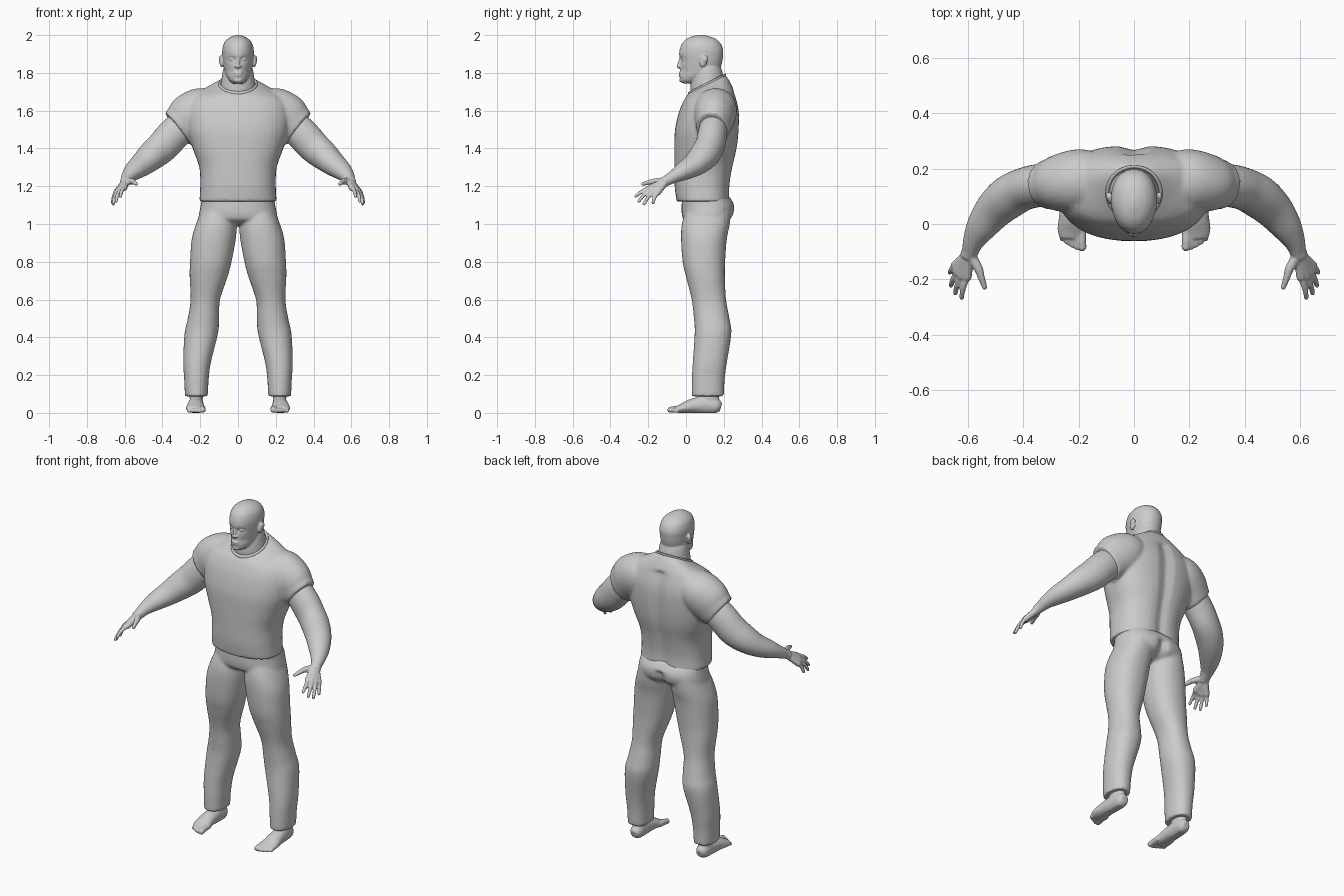
import bpy, bmesh, math
from mathutils import Vector, Matrix

grey = bpy.data.materials.new("plain grey")
grey.diffuse_color = (0.6, 0.6, 0.6, 1)


def spline(rows, steps):
    """Catmull-Rom interpolation through rows of numbers."""
    out = []
    for i in range(len(rows) - 1):
        p0, p1, p2, p3 = (rows[max(0, min(len(rows) - 1, k))] for k in range(i - 1, i + 3))
        for s in range(steps):
            t = s / steps
            out.append([0.5 * (2 * b + (c - a) * t + (2 * a - 5 * b + 4 * c - d) * t * t
                               + (3 * b - a - 3 * c + d) * t ** 3) for a, b, c, d in zip(p0, p1, p2, p3)])
    return out + [list(rows[-1])]


def skin(bm, rings):
    """Closed shell through a list of point rings."""
    vs = [[bm.verts.new(p) for p in r] for r in rings]
    n = len(vs[0])
    for a, b in zip(vs, vs[1:]):
        for i in range(n):
            bm.faces.new((a[i], a[(i + 1) % n], b[(i + 1) % n], b[i]))
    bm.faces.new(vs[0][::-1])
    bm.faces.new(vs[-1])


def ring(c, u, v, a, b, e=2.0, n=40):
    pts = []
    for i in range(n):
        co, si = math.cos(math.tau * i / n), math.sin(math.tau * i / n)
        pts.append(c + u * (a * math.copysign(abs(co) ** (2 / e), co))
                   + v * (b * math.copysign(abs(si) ** (2 / e), si)))
    return pts


def stack(bm, rows, e=2.0, steps=5):
    """Level sections: z, x min, x max, y front, y back, tilt."""
    rings = []
    for z, x0, x1, y0, y1, tilt in spline(rows, steps):
        rings.append(ring(Vector(((x0 + x1) / 2, (y0 + y1) / 2, z)), Vector((1, 0, 0)),
                          Vector((0, 1, tilt)), (x1 - x0) / 2, (y1 - y0) / 2, e))
    skin(bm, rings)


def tube(bm, rows, steps=5, n=28):
    """Sections square to a path: x, y, z, level radius, upright radius."""
    pts = spline(rows, steps)
    rings = []
    for i, p in enumerate(pts):
        t = (Vector(pts[min(i + 1, len(pts) - 1)][:3]) - Vector(pts[max(i - 1, 0)][:3])).normalized()
        u = t.cross(Vector((0, 0, 1))).normalized()
        rings.append(ring(Vector(p[:3]), u, u.cross(t), p[3], p[4], n=n))
    skin(bm, rings)


def ball(bm, c, r, rot=0.0):
    m = Matrix.Translation(c) @ Matrix.Rotation(rot, 4, 'X') @ Matrix.Diagonal((*r, 1))
    bmesh.ops.create_uvsphere(bm, u_segments=20, v_segments=14, radius=1, matrix=m)


def digit(bm, pts, r0, r1):
    """Round-ended finger or toe."""
    k = len(pts) - 1
    tube(bm, [(*p, r0 + (r1 - r0) * i / k, r0 + (r1 - r0) * i / k) for i, p in enumerate(pts)], n=12)
    ball(bm, pts[-1], (r1, r1, r1))


def mirror(bm):
    bmesh.ops.recalc_face_normals(bm, faces=bm.faces)
    d = bmesh.ops.duplicate(bm, geom=bm.verts[:] + bm.edges[:] + bm.faces[:])["geom"]
    for v in d:
        if isinstance(v, bmesh.types.BMVert):
            v.co.x = -v.co.x
    bmesh.ops.reverse_faces(bm, faces=[f for f in d if isinstance(f, bmesh.types.BMFace)])


def finish(name, bm, voxel, smooth):
    """Fuse the overlapping shells into one smooth surface."""
    bmesh.ops.recalc_face_normals(bm, faces=bm.faces)
    me = bpy.data.meshes.new(name)
    bm.to_mesh(me)
    bm.free()
    me.materials.append(grey)
    ob = bpy.data.objects.new(name, me)
    bpy.context.collection.objects.link(ob)
    r = ob.modifiers.new("fuse", 'REMESH')
    r.mode, r.voxel_size, r.use_smooth_shade = 'VOXEL', voxel, True
    s = ob.modifiers.new("soften", 'SMOOTH')
    s.factor, s.iterations = 0.5, smooth


# Shirt: sleeves, then body with sloped collar and spine groove
bm = bmesh.new()
tube(bm, [(-.12, .15, 1.63, .10, .09), (-.19, .155, 1.605, .115, .12), (-.25, .15, 1.565, .108, .128),
          (-.29, .145, 1.53, .095, .116), (-.322, .14, 1.505, .086, .106)])
mirror(bm)
stack(bm, [(1.12, -.205, .205, -.05, .235, 0), (1.2, -.2, .2, -.06, .235, 0), (1.3, -.205, .205, -.062, .25, 0),
           (1.4, -.24, .24, -.062, .272, 0), (1.5, -.27, .27, -.058, .282, 0), (1.6, -.275, .275, -.035, .282, 0),
           (1.67, -.245, .245, -.01, .262, .1), (1.71, -.18, .18, .005, .24, .25),
           (1.735, -.115, .115, .012, .215, .45), (1.742, -.096, .096, .02, .205, .5)], e=2.4)
for v in bm.verts:
    if v.co.y > .17 and v.co.z < 1.7:
        v.co.y -= .018 * math.exp(-(v.co.x / .035) ** 2)
finish("shirt", bm, .008, 6)

# Trousers: two legs and a hip block
bm = bmesh.new()
stack(bm, [(1.08, -.19, -.01, 0, .24, 0), (1.0, -.222, -.006, -.022, .232, 0), (.92, -.245, -.012, -.026, .216, 0),
           (.8, -.254, -.034, -.018, .207, 0), (.72, -.256, -.055, .0, .206, 0), (.6, -.251, -.095, .03, .212, 0),
           (.5, -.266, -.1, .042, .23, 0), (.42, -.283, -.106, .046, .24, 0), (.27, -.29, -.143, .036, .217, 0),
           (.18, -.285, -.155, .031, .205, 0), (.088, -.281, -.16, .03, .2, 0)], e=2.2)
mirror(bm)
stack(bm, [(1.15, -.19, .19, -.02, .225, 0), (1.1, -.197, .197, -.023, .256, 0), (1.05, -.207, .207, -.022, .252, 0),
           (1.02, -.205, .205, -.01, .225, 0), (1.0, -.17, .17, .03, .18, 0)], e=2.4)
for v in bm.verts:
    if v.co.y > .17 and v.co.z < 1.1:
        v.co.y -= .025 * math.exp(-(v.co.x / .02) ** 2)
finish("trousers", bm, .008, 6)

# Arms with palms, fingers and thumbs
bm = bmesh.new()
tube(bm, [(-.27, .15, 1.54, .07, .085), (-.34, .14, 1.475, .077, .088), (-.4, .125, 1.41, .077, .086),
          (-.455, .095, 1.362, .078, .078), (-.505, .05, 1.318, .07, .064), (-.55, -.01, 1.282, .056, .05),
          (-.578, -.06, 1.254, .04, .036), (-.59, -.095, 1.234, .031, .029), (-.6, -.12, 1.22, .03, .026)])
for knuckle, tip in [((-.602, -.19, 1.192), (-.622, -.266, 1.147)), ((-.622, -.186, 1.182), (-.645, -.25, 1.12)),
                     ((-.637, -.172, 1.172), (-.66, -.222, 1.106)), ((-.645, -.15, 1.166), (-.664, -.175, 1.112))]:
    k, t = Vector(knuckle), Vector(tip)
    digit(bm, [(-.594, -.105, 1.228), k], .02, .017)
    digit(bm, [k, k.lerp(t, .5) + Vector((-.004, -.002, .005)), t], .0125, .009)
digit(bm, [(-.592, -.11, 1.228), (-.562, -.16, 1.226), (-.552, -.19, 1.222), (-.539, -.228, 1.212)], .02, .01)
mirror(bm)
finish("arms", bm, .005, 4)

# Feet with five toes each
bm = bmesh.new()
stack(bm, [(.03, -.25, -.19, .08, .18, 0), (.08, -.256, -.186, .065, .175, 0), (.15, -.255, -.185, .07, .17, 0)])
tube(bm, [(-.22, .185, .03, .02, .022), (-.22, .16, .036, .036, .04), (-.222, .1, .042, .04, .048),
          (-.225, .03, .036, .045, .038), (-.226, -.02, .024, .05, .026), (-.226, -.05, .018, .042, .018)])
for i in range(5):
    x, r = -.19 - .018 * i, (.016, .012, .011, .0105, .01)[i]
    digit(bm, [(x, -.01 + .006 * i, .024), (x + .001, -.055 + .008 * i, .021),
               (x + .003, -.083 + (0, .001, .008, .018, .03)[i], r)], r + .002, r)
mirror(bm)
for v in bm.verts:
    v.co.z = max(v.co.z, 0)
finish("feet", bm, .005, 3)

# Head: ears, brows and lids, then skull, neck, nose and lips
bm = bmesh.new()
ball(bm, (-.087, .092, 1.862), (.011, .02, .033), -.2)
ball(bm, (-.093, .1, 1.872), (.009, .016, .02), -.2)
mirror(bm)
stack(bm, [(1.745, -.03, .03, -.018, .05, 0), (1.76, -.048, .048, -.03, .08, 0), (1.785, -.064, .064, -.034, .14, 0),
           (1.81, -.072, .072, -.032, .175, 0), (1.85, -.079, .079, -.03, .19, 0), (1.89, -.083, .083, -.036, .196, 0),
           (1.925, -.083, .083, -.033, .196, 0), (1.96, -.073, .073, -.018, .18, 0), (1.984, -.05, .05, .01, .15, 0),
           (1.997, -.022, .022, .045, .11, 0), (2.001, -.006, .006, .065, .085, 0)], e=2.2)
for v in bm.verts:
    x, y, z = v.co
    if y < .06 and abs(x) < .08:
        socket = math.exp(-((abs(x) - .034) / .02) ** 2 - ((z - 1.872) / .012) ** 2)
        cheek = math.exp(-((abs(x) - .05) / .02) ** 2 - ((z - 1.81) / .02) ** 2)
        v.co.y += .014 * socket + .006 * cheek
    v.co.x *= 1 - .12 * max(0, .08 - y) / .11
for s in (-1, 1):
    ball(bm, (s * .031, -.012, 1.872), (.014, .011, .009))
    ball(bm, (s * .011, -.034, 1.834), (.008, .01, .007))
ball(bm, (0, -.032, 1.852), (.009, .012, .032), -.25)
ball(bm, (0, -.038, 1.836), (.01, .011, .009))
ball(bm, (0, -.031, 1.798), (.024, .009, .005))
ball(bm, (0, -.03, 1.787), (.021, .009, .006))
ball(bm, (0, -.024, 1.761), (.022, .011, .012))
stack(bm, [(1.62, -.1, .1, .05, .2, 0), (1.7, -.094, .094, .028, .2, .3), (1.76, -.088, .088, .025, .198, .2),
           (1.82, -.078, .078, .04, .188, 0), (1.86, -.06, .06, .06, .17, 0)])
finish("head", bm, .004, 3)

# Shirt collar band
bm = bmesh.new()
c, u, v = Vector((0, .112, 1.742)), Vector((1, 0, 0)), Vector((0, 1, .5))
prof = [(.0, -.008), (.007, -.004), (.005, .005), (-.003, .008), (-.008, 0)]
loops = [[bm.verts.new(p) for p in ring(c + Vector((0, 0, h)), u, v, .097 + d, .095 + d)] for d, h in prof]
for a, b in zip(loops, loops[1:] + loops[:1]):
    for i in range(40):
        bm.faces.new((a[i], a[(i + 1) % 40], b[(i + 1) % 40], b[i]))
finish("collar", bm, .003, 3)
